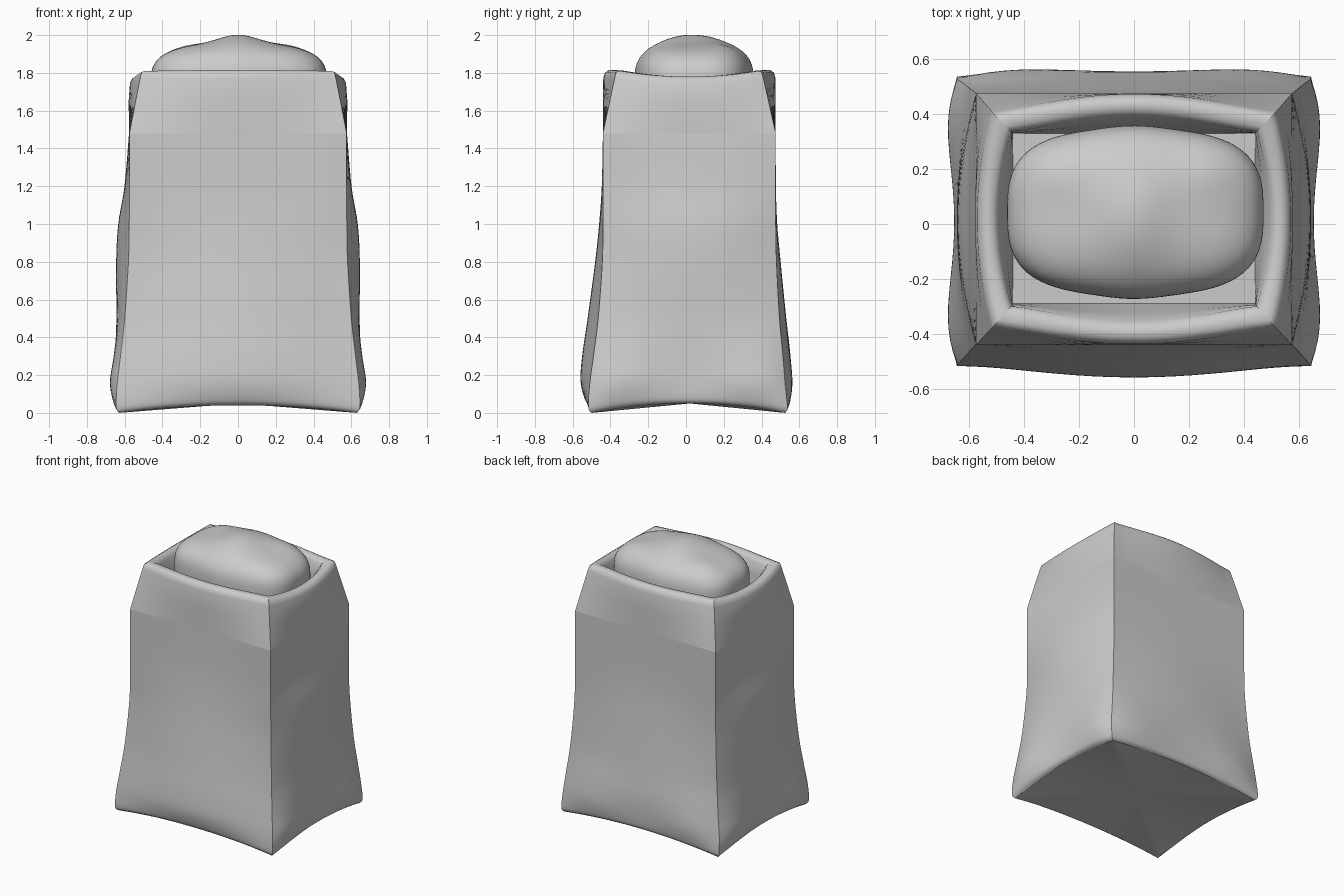
import bpy, bmesh, math

if "Cube" in bpy.data.objects:
    bpy.data.objects.remove(bpy.data.objects["Cube"])

N = 24      # segments per wall
SUB = 5     # rows between profile keys

# Rows: z, corner x, corner front y, corner back y,
#       side bow, side double bump, front bow, back bow, front/back lift, side lift
body = [
    (0.00, .630, -.500, .525, .000, .000, .000, .000, .040, .050),
    (0.03, .645, -.517, .537, .006, .010, .015, .008, .035, .045),
    (0.15, .640, -.510, .525, .015, .030, .048, .030, .015, .020),
    (0.30, .622, -.490, .513, .028, .020, .060, .040, .000, .000),
    (0.50, .600, -.465, .495, .044, .005, .056, .036, .000, .000),
    (0.80, .580, -.443, .479, .065, .000, .038, .022, .000, .000),
    (1.00, .576, -.440, .475, .058, .000, .020, .008, .000, .000),
    (1.20, .575, -.440, .475, .026, .000, .006, .001, .000, .000),
    (1.48, .575, -.440, .475, .002, .000, .000, .000, .000, .000),
]
rim = [
    (1.65, .542, -.404, .437, .037, .000, .036, .038, .000, .000),
    (1.77, .518, -.378, .410, .054, .000, .060, .064, .000, -.025),
    (1.805, .510, -.370, .400, .050, .000, .060, .066, -.005, -.035),
    (1.81, .495, -.352, .385, .046, .000, .058, .063, .005, -.030),
    (1.81, .465, -.320, .355, .048, .000, .058, .060, .005, -.030),
    (1.79, .447, -.300, .337, .048, .000, .055, .055, .000, -.035),
    (1.70, .442, -.295, .332, .026, .000, .030, .030, .000, -.015),
    (1.55, .440, -.290, .330, .000, .000, .000, .000, .000, .000),
]


def spline(keys, sub):
    out = []
    for i in range(len(keys) - 1):
        a, b = keys[max(i - 1, 0)], keys[i]
        c, d = keys[i + 1], keys[min(i + 2, len(keys) - 1)]
        for s in range(sub):
            t = s / sub
            out.append(tuple(
                .5 * (2 * q + (r - p) * t + (2 * p - 5 * q + 4 * r - w) * t * t
                      + (3 * q - p - 3 * r + w) * t ** 3)
                for p, q, r, w in zip(a, b, c, d)))
    out.append(keys[-1])
    return out


def ring(row):
    z, cx, yf, yb, sb, s2, fb, bb, lf, ls = row
    mid, half = (yf + yb) / 2, (yb - yf) / 2
    pts = []
    for side in range(4):
        for k in range(N):
            u = -1 + 2 * k / N
            w = 1 - u * u
            bow = w ** 1.4
            dbl = 4 * u * u * w
            if side == 0:
                pts.append((u * cx, yf - fb * bow, z + lf * w))
            elif side == 1:
                pts.append((cx + sb * w + s2 * dbl, mid + u * half, z + ls * w))
            elif side == 2:
                pts.append((-u * cx, yb + bb * bow + .8 * s2 * dbl, z + lf * w))
            else:
                pts.append((-cx - sb * w - s2 * dbl, mid - u * half, z + ls * w))
    return pts


def finish(bm, name):
    bmesh.ops.recalc_face_normals(bm, faces=bm.faces[:])
    for f in bm.faces:
        f.smooth = True
    me = bpy.data.meshes.new(name)
    bm.to_mesh(me)
    bm.free()
    ob = bpy.data.objects.new(name, me)
    bpy.context.collection.objects.link(ob)
    return ob


# Hollow-topped soft box
lower = spline(body, SUB)
rows = lower + rim
bm = bmesh.new()
rings = [[bm.verts.new(p) for p in ring(r)] for r in rows]
M = 4 * N
for a, b in zip(rings, rings[1:]):
    for i in range(M):
        j = (i + 1) % M
        bm.faces.new((a[i], a[j], b[j], b[i]))
# Underside and recess floor
for loop, z in ((rings[0], .05), (rings[-1], 1.55)):
    c = bm.verts.new((0, .02, z))
    for i in range(M):
        bm.faces.new((loop[i], loop[(i + 1) % M], c))
# Crisp corners, base, shoulder and floor edges
for loop in (rings[0], rings[len(lower) - 1], rings[-1]):
    for i in range(M):
        bm.edges.get((loop[i], loop[(i + 1) % M])).smooth = False
for a, b in zip(rings, rings[1:]):
    for i in range(0, M, N):
        bm.edges.get((a[i], b[i])).smooth = False
finish(bm, "box_body")

# Rounded lump sitting in the recess
bm = bmesh.new()
bmesh.ops.create_cube(bm, size=2)
bmesh.ops.subdivide_edges(bm, edges=bm.edges[:], cuts=23, use_grid_fill=True)
for v in bm.verts:
    x, y, z = (math.tan(c * math.pi / 4) for c in v.co)
    r = (abs(x) ** 3 + abs(y) ** 3 + abs(z) ** 3) ** (1 / 3)
    x, y, z = x / r, y / r, z / r
    px, py = .005 + .467 * x, .043 + .3 * y
    py += .016 * y * math.exp(-(px / .14) ** 2)
    pz = 1.745 + .21 * z
    if z > 0:   # central ridge with a shallow dip behind each shoulder
        pz += z * (.047 * math.exp(-(px / .14) ** 2 - ((py - .03) / .2) ** 2)
                   + .012 * math.exp(-((abs(px) - .27) / .1) ** 2 - ((py - .2) / .1) ** 2))
    v.co = (px, py, pz)
finish(bm, "top_lump")
